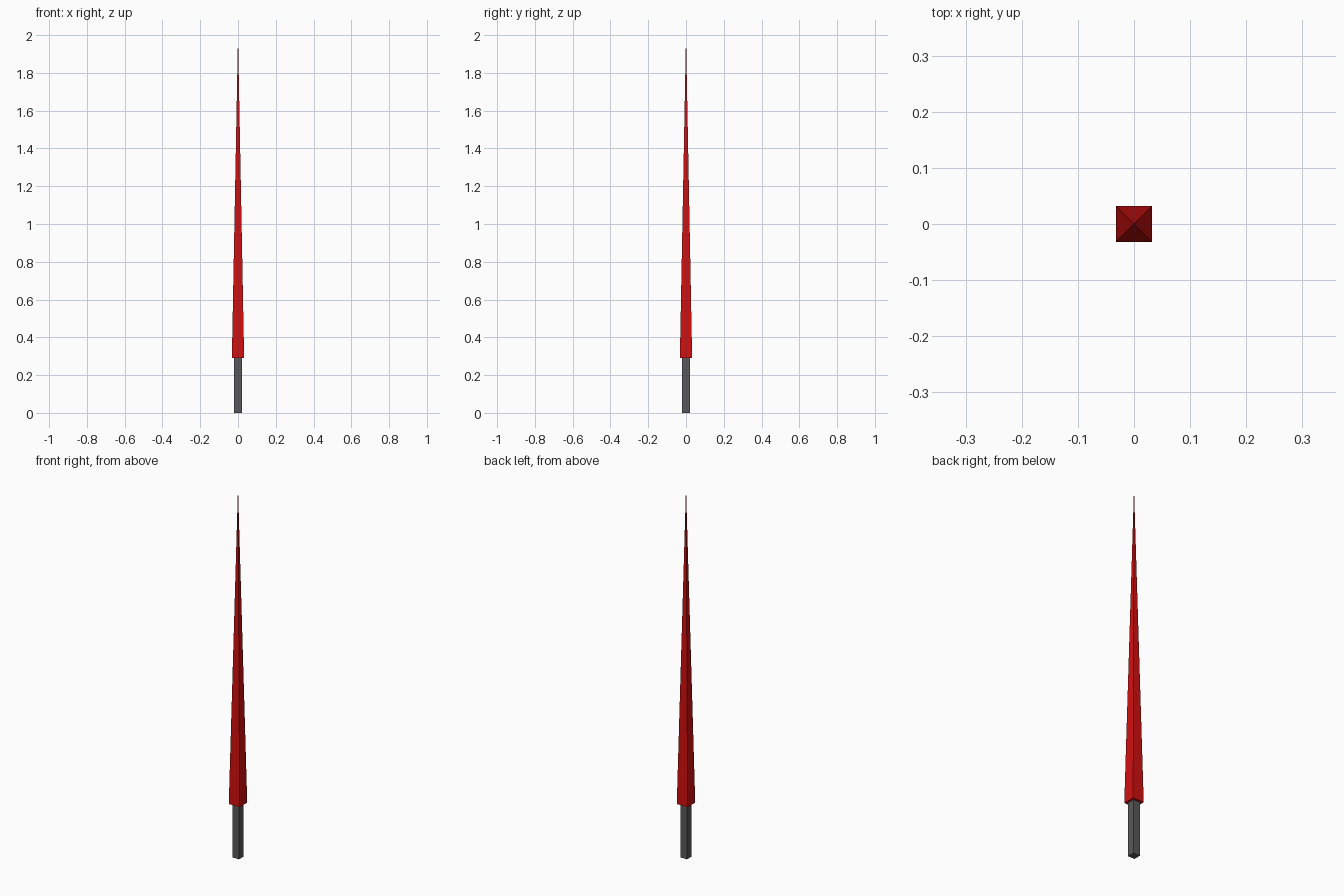
import bpy
from math import pi, sqrt

if "Cube" in bpy.data.objects:
    bpy.data.objects.remove(bpy.data.objects["Cube"])


def square_spike(name, half_bottom, half_top, z0, z1, color):
    """Four-sided column or pyramid with sides facing the x and y axes."""
    bpy.ops.mesh.primitive_cone_add(
        vertices=4, radius1=half_bottom * sqrt(2), radius2=half_top * sqrt(2),
        depth=z1 - z0, location=(0, 0, (z0 + z1) / 2), rotation=(0, 0, pi / 4))
    obj = bpy.context.object
    obj.name = name
    bpy.ops.object.transform_apply(location=False, rotation=True, scale=True)
    mat = bpy.data.materials.new(name + "_color")
    mat.diffuse_color = color
    mat.use_nodes = True
    mat.node_tree.nodes["Principled BSDF"].inputs["Base Color"].default_value = mat.diffuse_color
    obj.data.materials.append(mat)
    return obj


# Dark square grip
square_spike("handle", 0.02, 0.02, 0.0, 0.29, (0.1, 0.1, 0.1, 1))

# Long red pyramid tapering to a point
square_spike("blade", 0.0325, 0.0, 0.29, 2.0, (0.64, 0.005, 0.005, 1))
